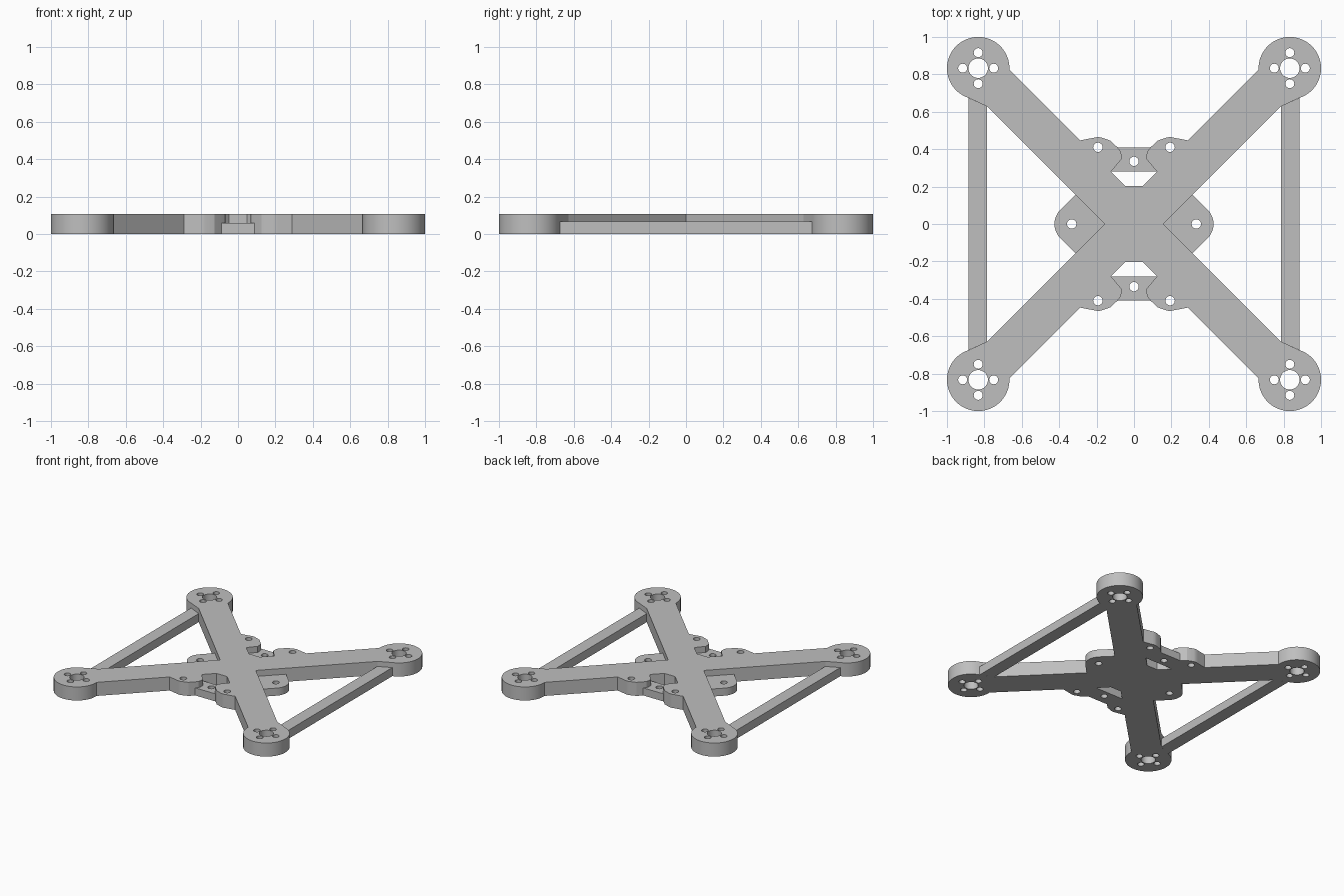
import bpy
from math import cos, sin, radians, pi

cube = bpy.data.objects.get("Cube")
if cube:
    bpy.data.objects.remove(cube, do_unlink=True)

grey = bpy.data.materials.new("light grey")
grey.use_nodes = True
colour = (0.52, 0.52, 0.52, 1)
grey.diffuse_color = colour
grey.node_tree.nodes["Principled BSDF"].inputs["Base Color"].default_value = colour

FULL, STRUT, LOW = 0.108, 0.068, 0.06
POD, POD_R = 0.833, 0.167


def arc(cx, cy, r, start, end, steps):
    angles = [radians(start + (end - start) * i / steps) for i in range(steps + 1)]
    return [(cx + r * cos(a), cy + r * sin(a)) for a in angles]


def hole(cx, cy, r):
    return arc(cx, cy, r, 0, 360, 32)[:-1]


def flip(points, sx, sy):
    """Mirror an outline; reverse it when the winding changes."""
    result = [(x * sx, y * sy) for x, y in points]
    return result if sx * sy > 0 else result[::-1]


def plate(name, loops, height):
    """Extrude an outline (first loop) with holes (other loops) up from the floor."""
    curve = bpy.data.curves.new(name, "CURVE")
    curve.dimensions = "2D"
    curve.fill_mode = "BOTH"
    curve.extrude = height / 2
    for loop in loops:
        spline = curve.splines.new("POLY")
        spline.points.add(len(loop) - 1)
        for point, (x, y) in zip(spline.points, loop):
            point.co = (x, y, 0, 1)
        spline.use_cyclic_u = True
    obj = bpy.data.objects.new(name, curve)
    bpy.context.collection.objects.link(obj)
    obj.location.z = height / 2
    bpy.ops.object.select_all(action="DESELECT")
    obj.select_set(True)
    bpy.context.view_layer.objects.active = obj
    bpy.ops.object.convert(target="MESH")
    obj = bpy.context.object
    obj.data.materials.clear()
    obj.data.materials.append(grey)
    # Weld caps to walls so that edge angles are known
    bpy.ops.object.mode_set(mode="EDIT")
    bpy.ops.mesh.select_all(action="SELECT")
    bpy.ops.mesh.remove_doubles(threshold=0.0005)
    bpy.ops.mesh.normals_make_consistent(inside=False)
    bpy.ops.object.mode_set(mode="OBJECT")
    bpy.ops.object.shade_smooth_by_angle(angle=radians(20))


# Quarter of the cross frame: arm, motor pod and bolt lobe
lobe_inner = [(0.089, 0.41), (0.074, 0.393), (0.067, 0.37), (0.068, 0.345), (0.123, 0.28)]
quarter = [(0.157, 0), (0.785, 0.628)]
quarter += arc(POD, POD, POD_R, -72, 183, 56)
quarter += [(0.288, 0.447), (0.215, 0.461), (0.195, 0.465), (0.175, 0.463), (0.125, 0.445)]
quarter += lobe_inner + [(0.047, 0.204)]
outline = (quarter + flip(quarter, -1, 1) + flip(quarter, -1, -1)[1:]
           + flip(quarter, 1, -1)[:-1])
# Drop the repeated point where the two left quarters meet
outline = [p for i, p in enumerate(outline) if p != outline[i - 1]]

holes = []
for sx in (-1, 1):
    for sy in (-1, 1):
        x, y = sx * POD, sy * POD
        holes.append(hole(x, y, 0.052))
        for k in range(4):
            holes.append(hole(x + 0.083 * cos(k * pi / 2), y + 0.083 * sin(k * pi / 2), 0.024))
        holes.append(hole(sx * 0.193, sy * 0.41, 0.025))
plate("cross_frame", [outline] + holes, FULL)

# Side struts and side mounting tabs
strut = [(0.785, -0.628), (0.885, -0.674), (0.885, 0.674), (0.785, 0.628)]
half_tab = [(0.425, 0.015), (0.418, 0.04), (0.405, 0.063), (0.385, 0.085), (0.313, 0.156)]
tab = [(0.157, 0)] + flip(half_tab, 1, -1) + half_tab
for side, s in (("left", 1), ("right", -1)):
    plate(side + "_strut", [flip(strut, s, 1)], STRUT)
    plate(side + "_tab", [flip(tab, s, 1), hole(s * 0.333, 0, 0.025)], LOW)

# Low bridges between the bolt lobes
bridge = lobe_inner[::-1] + flip(lobe_inner[::-1], -1, 1)
for end, s in (("back", 1), ("front", -1)):
    plate(end + "_bridge", [flip(bridge, 1, s), hole(0, s * 0.335, 0.025)], LOW)
